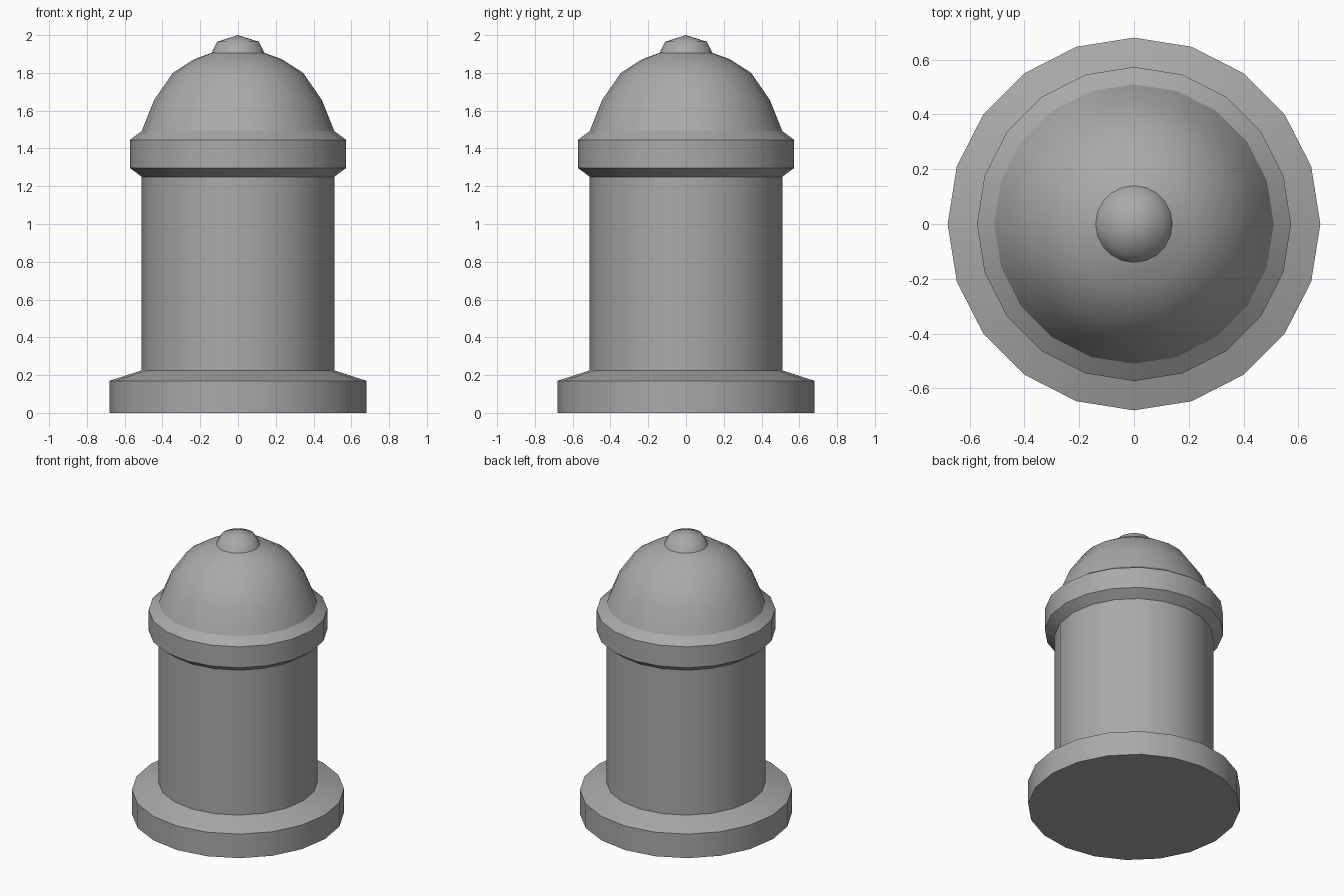
import bpy, bmesh, math

SIDES = 20

cube = bpy.data.objects.get("Cube")
if cube:
    bpy.data.objects.remove(cube, do_unlink=True)

grey = bpy.data.materials.new("plain_grey")
grey.use_nodes = True
colour = (0.4, 0.4, 0.4, 1)
grey.diffuse_color = colour
grey.node_tree.nodes["Principled BSDF"].inputs["Base Color"].default_value = colour


def lathe(name, profile, smooth_angle=30):
    """Turn a (radius, height) profile, listed bottom to top, around the z axis."""
    bm = bmesh.new()
    rings = []
    for r, z in profile:
        if r == 0:
            rings.append([bm.verts.new((0, 0, z))] * SIDES)
        else:
            angles = [math.tau * i / SIDES for i in range(SIDES)]
            rings.append([bm.verts.new((r * math.cos(a), r * math.sin(a), z)) for a in angles])
    for low, high in zip(rings, rings[1:]):
        for i in range(SIDES):
            j = (i + 1) % SIDES
            corners = [low[i], low[j], high[j], high[i]]
            bm.faces.new(list(dict.fromkeys(corners)))
    # Flat cap under the part that stands on the ground
    if profile[0][1] == 0:
        bm.faces.new(rings[0][::-1])
    mesh = bpy.data.meshes.new(name)
    bm.to_mesh(mesh)
    bm.free()
    mesh.materials.append(grey)
    obj = bpy.data.objects.new(name, mesh)
    bpy.context.collection.objects.link(obj)
    bpy.ops.object.select_all(action="DESELECT")
    obj.select_set(True)
    bpy.context.view_layer.objects.active = obj
    bpy.ops.object.shade_smooth_by_angle(angle=math.radians(smooth_angle))
    return obj


# Wide foot with a sloped top
lathe("base", [(0.68, 0), (0.68, 0.17), (0.51, 0.225)])

# Straight shaft
lathe("column", [(0.51, 0.225), (0.51, 1.25)])

# Bevelled band under the dome
lathe("collar", [(0.51, 1.25), (0.573, 1.297), (0.573, 1.445), (0.51, 1.492)])

# Rounded cap
lathe("dome", [(0.51, 1.492), (0.445, 1.655), (0.345, 1.8), (0.233, 1.872), (0.14, 1.906)])

# Small button on the top
lathe("knob", [(0.14, 1.906), (0.11, 1.965), (0, 2)], smooth_angle=60)
